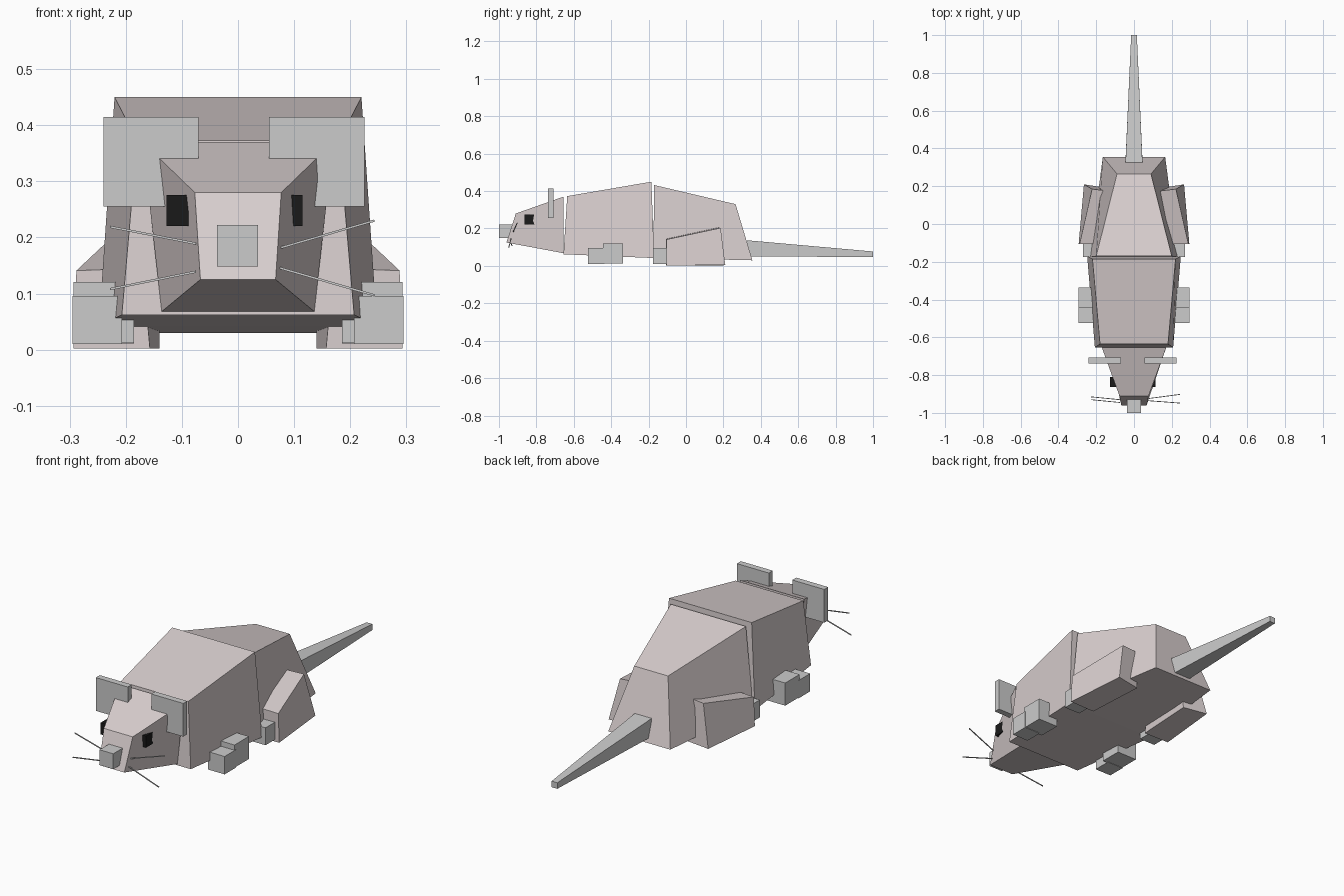
import bpy
from mathutils import Vector

if "Cube" in bpy.data.objects:
    bpy.data.objects.remove(bpy.data.objects["Cube"])


def material(name, rgb):
    m = bpy.data.materials.new(name)
    m.diffuse_color = (*rgb, 1)
    m.use_nodes = True
    m.node_tree.nodes["Principled BSDF"].inputs["Base Color"].default_value = m.diffuse_color
    return m


FUR = material("fur", (0.70, 0.63, 0.63))
BLACK = material("black", (0.01, 0.01, 0.01))
FACES = [(0, 3, 2, 1), (4, 5, 6, 7), (0, 1, 5, 4),
         (1, 2, 6, 5), (2, 3, 7, 6), (3, 0, 4, 7)]


def hexa(name, corners, mat=None):
    """Six-sided block from two rings of four corners."""
    me = bpy.data.meshes.new(name)
    me.from_pydata(corners, [], FACES)
    me.validate()
    ob = bpy.data.objects.new(name, me)
    bpy.context.collection.objects.link(ob)
    # consistent outward normals
    import bmesh
    bm = bmesh.new()
    bm.from_mesh(me)
    bmesh.ops.recalc_face_normals(bm, faces=bm.faces)
    bm.to_mesh(me)
    bm.free()
    if mat:
        me.materials.append(mat)
    return ob


def ring(bottom, top):
    """Symmetric cross-section; bottom and top are (half width, y, z)."""
    (bx, by, bz), (tx, ty, tz) = bottom, top
    return [(-bx, by, bz), (bx, by, bz), (tx, ty, tz), (-tx, ty, tz)]


def box(name, x, y, z, mat=None):
    return hexa(name, [(a, b, c) for c in z for a, b in
                       ((x[0], y[0]), (x[1], y[0]), (x[1], y[1]), (x[0], y[1]))], mat)


def whisker(name, a, b, r=0.002):
    """Thin square rod from a to b."""
    a, b = Vector(a), Vector(b)
    d = (b - a).normalized()
    u = d.cross(Vector((0, 1, 0))).normalized() * r
    v = d.cross(u).normalized() * r
    return hexa(name, [p + o for p in (a, b) for o in (u + v, u - v, -u - v, v - u)])


# head, torso and tail: tapered blocks along y
hexa("head", ring((0.067, -0.96, 0.125), (0.077, -0.91, 0.28))
     + ring((0.136, -0.655, 0.068), (0.17, -0.655, 0.37)), FUR)
hexa("front_torso", ring((0.207, -0.655, 0.062), (0.18, -0.635, 0.373))
     + ring((0.248, -0.17, 0.042), (0.22, -0.185, 0.45)), FUR)
hexa("rear_torso", ring((0.235, -0.175, 0.042), (0.20, -0.17, 0.432))
     + ring((0.165, 0.355, 0.03), (0.09, 0.265, 0.33)), FUR)
hexa("tail", ring((0.045, 0.335, 0.05), (0.045, 0.325, 0.137))
     + ring((0.015, 1.0, 0.048), (0.015, 1.0, 0.077)))

# nose
box("nose", (-0.037, 0.036), (-1.0, -0.925), (0.148, 0.222))

for s, side in ((-1, "left"), (1, "right")):
    def span(a, b, shift=0.0):
        return sorted((s * a + shift, s * b + shift))

    # ears and eyes sit slightly off centre
    box("ear_" + side, span(0.0625, 0.2325, -0.0075), (-0.738, -0.708), (0.255, 0.415))
    box("eye_" + side, span(0.08, 0.121, -0.006), (-0.863, -0.81), (0.22, 0.276), BLACK)

    # front feet: low toe block and taller heel block
    box("front_toe_" + side, span(0.207, 0.295), (-0.523, -0.435), (0.01, 0.096))
    box("front_foot_" + side, span(0.185, 0.293), (-0.445, -0.336), (0.012, 0.121))

    # hind feet and thighs
    box("hind_foot_" + side, span(0.185, 0.27), (-0.176, -0.10), (0.011, 0.095))
    hexa("thigh_" + side, [(s * x, y, z) for x, y, z in (
        (0.157, -0.108, 0.002), (0.293, -0.105, 0.002),
        (0.288, -0.105, 0.141), (0.17, -0.108, 0.145),
        (0.14, 0.19, 0.002), (0.265, 0.21, 0.005),
        (0.222, 0.185, 0.203), (0.14, 0.175, 0.205))], FUR)

# whiskers
whisker("whisker_left_upper", (-0.075, -0.93, 0.189), (-0.228, -0.915, 0.219))
whisker("whisker_left_lower", (-0.075, -0.945, 0.139), (-0.228, -0.93, 0.108))
whisker("whisker_right_upper", (0.07, -0.925, 0.18), (0.243, -0.902, 0.23))
whisker("whisker_right_lower", (0.07, -0.935, 0.147), (0.243, -0.948, 0.097))
